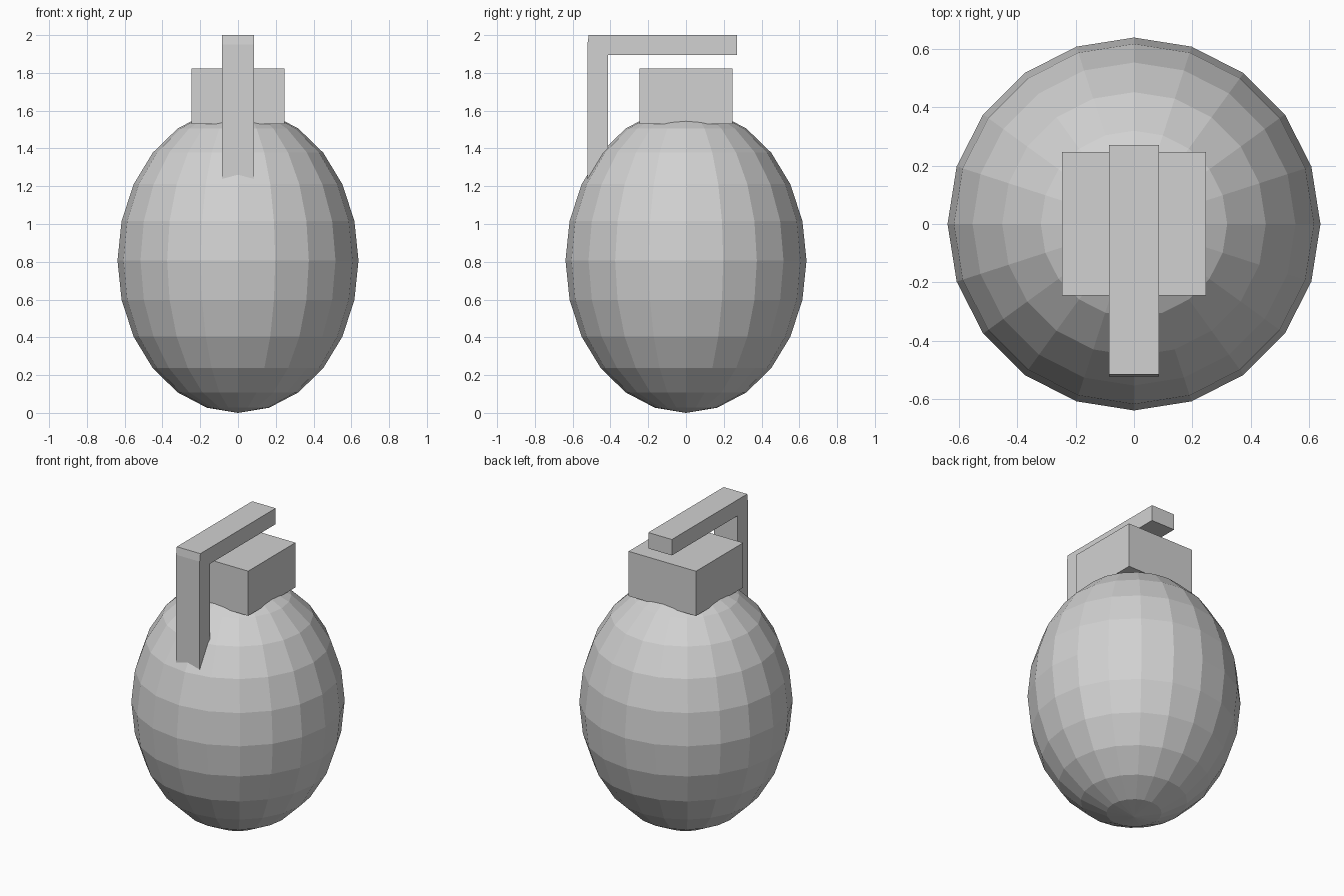
import bpy, bmesh
from mathutils import Matrix

if "Cube" in bpy.data.objects:
    bpy.data.objects.remove(bpy.data.objects["Cube"])

grey = bpy.data.materials.new("light_grey")
grey.diffuse_color = (0.64, 0.64, 0.64, 1)
grey.use_nodes = True
grey.node_tree.nodes["Principled BSDF"].inputs["Base Color"].default_value = grey.diffuse_color


def add_object(name, bm):
    bmesh.ops.recalc_face_normals(bm, faces=bm.faces)
    mesh = bpy.data.meshes.new(name)
    bm.to_mesh(mesh)
    bm.free()
    mesh.materials.append(grey)
    obj = bpy.data.objects.new(name, mesh)
    bpy.context.collection.objects.link(obj)
    return obj


# Faceted egg-shaped body
bm = bmesh.new()
bmesh.ops.create_uvsphere(
    bm, u_segments=20, v_segments=12, radius=1,
    matrix=Matrix.Translation((0, 0, 0.807)) @ Matrix.Diagonal((0.638, 0.638, 0.807, 1)))
add_object("body", bm)

# Square cap block on top of the body
bm = bmesh.new()
bmesh.ops.create_cube(
    bm, size=1,
    matrix=Matrix.Translation((0, 0.001, 1.677)) @ Matrix.Diagonal((0.492, 0.492, 0.295, 1)))
add_object("cap_block", bm)

# Bent lever: side profile extruded across x, lower end sunk into the body
profile = [(-0.522, 1.2), (-0.522, 1.95), (-0.515, 2.0), (0.27, 2.0),
           (0.27, 1.895), (-0.413, 1.895), (-0.413, 1.2)]
bm = bmesh.new()
face = bm.faces.new([bm.verts.new((-0.086, y, z)) for y, z in profile])
side = bmesh.ops.extrude_face_region(bm, geom=[face])["geom"]
bmesh.ops.translate(bm, vec=(0.172, 0, 0),
                    verts=[v for v in side if isinstance(v, bmesh.types.BMVert)])
add_object("lever", bm)
